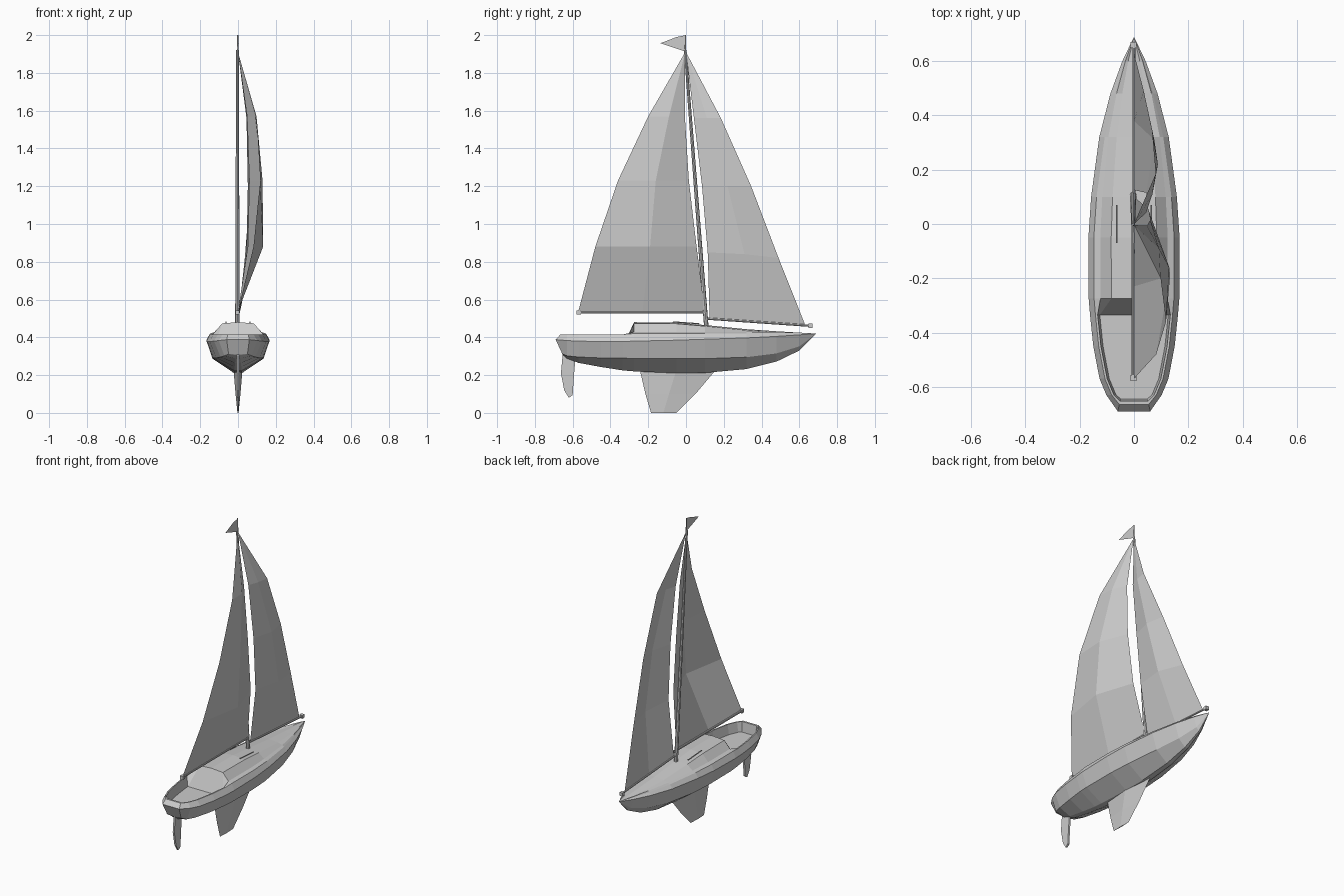
import bpy, bmesh
from mathutils import Vector

if "Cube" in bpy.data.objects:
    bpy.data.objects.remove(bpy.data.objects["Cube"])


def make(name, verts, faces, mirror=False, solid=True):
    bm = bmesh.new()
    vs = [bm.verts.new(v) for v in verts]
    for f in faces:
        bm.faces.new([vs[i] for i in f])
    bmesh.ops.remove_doubles(bm, verts=bm.verts, dist=1e-5)
    if solid:
        bmesh.ops.recalc_face_normals(bm, faces=bm.faces)
    me = bpy.data.meshes.new(name)
    bm.to_mesh(me)
    bm.free()
    ob = bpy.data.objects.new(name, me)
    bpy.context.collection.objects.link(ob)
    if mirror:
        m = ob.modifiers.new("mirror", 'MIRROR')
        m.use_clip = True
    return ob


def grid_faces(rows, cols):
    return [(r * cols + c, r * cols + c + 1, (r + 1) * cols + c + 1, (r + 1) * cols + c)
            for r in range(rows - 1) for c in range(cols - 1)]


def pole(name, a, b, r1, r2, sides=8):
    a, b = Vector(a), Vector(b)
    bpy.ops.mesh.primitive_cone_add(vertices=sides, radius1=r1, radius2=r2,
                                    depth=(b - a).length, location=(a + b) / 2)
    ob = bpy.context.object
    ob.name = name
    ob.rotation_euler = (b - a).to_track_quat('Z', 'Y').to_euler()
    return ob


# Hull stations: y, sheer half-width, sheer z, chine half-width, chine z, keel z, deck/floor centre z
stations = [
    (-.69, .060, .388, .050, .312, .305, .35),
    (-.63, .102, .383, .072, .302, .288, .35),
    (-.57, .127, .380, .092, .296, .265, .35),
    (-.45, .150, .378, .115, .291, .243, .35),
    (-.335, .162, .378, .130, .290, .225, .35),
    (-.275, .167, .380, .134, .288, .220, .48),
    (-.05, .168, .385, .135, .287, .210, .478),
    (.10, .158, .390, .126, .287, .212, .465),
    (.32, .128, .397, .095, .295, .232, .443),
    (.48, .087, .405, .058, .315, .272, .432),
    (.60, .043, .413, .022, .352, .330, .425),
    (.69, .000, .420, .000, .420, .420, .42),
]
verts = []
for i, (y, w, zs, wc, zc, zk, zt) in enumerate(stations):
    cabin = y > -.3
    rail = .42 if cabin else .415
    if cabin:
        inner, top = (.74 * w, min(rail + .008, zt)), (.5 * w, max(zt - .006, .42))
    else:
        inner, top = (max(w - .028, .052), rail), (max(w - .036, .048), zt)
    ring = [(0, zk), (.12 * w, zk), (wc, zc), (w, zs),
            (max(w - .02, .9 * w if i == 0 else .8 * w), rail), inner, top, (0, zt)]
    # raked transom on the first station
    rake = (.04, .04, .035, 0, .025, .038, .045, .045) if i == 0 else (0,) * 8
    verts += [(x, y + d, z) for (x, z), d in zip(ring, rake)]
faces = grid_faces(len(stations), 8)
# stern cap: strips from the first ring in to the centreline
n = len(verts)
verts += [(0, v[1], v[2]) for v in verts[:8]]
faces += [(k, k + 1, n + k + 1, n + k) for k in range(1, 6)]
make("hull", verts, faces, mirror=True)

# Fin keel: diamond sections tapering to the foot (leading y, thick y, trailing y, half thickness, z)
fin = []
for lead, mid, trail, t, z in [(.16, -.05, -.245, .024, .23), (.05, -.09, -.215, .013, .1),
                               (-.05, -.12, -.185, .003, 0)]:
    fin += [(0, lead, z), (t, mid, z), (0, trail, z), (-t, mid, z)]
ff = [(r * 4 + k, r * 4 + (k + 1) % 4, r * 4 + 4 + (k + 1) % 4, r * 4 + 4 + k)
      for r in range(2) for k in range(4)]
make("fin_keel", fin, ff + [(0, 1, 2, 3), (8, 9, 10, 11)])

# Rudder: thin slab
prof = [(-.653, .31), (-.662, .21), (-.645, .12), (-.62, .08), (-.6, .095), (-.593, .2), (-.585, .29)]
k = len(prof)
rv = [(s * .006, y, z) for s in (-1, 1) for y, z in prof]
rf = [tuple(range(k)), tuple(range(k, 2 * k))] + \
     [(i, (i + 1) % k, k + (i + 1) % k, k + i) for i in range(k)]
make("rudder", rv, rf)

# Mast and booms
pole("mast", (-.003, .108, .45), (-.003, -.004, 1.92), .012, .007)
pole("mast_tip", (-.001, -.004, 1.9), (-.001, -.002, 2.0), .005, .003)
pole("main_boom", (-.003, -.575, .532), (-.003, .105, .532), .007, .007)
pole("jib_boom", (0, .11, .499), (0, .66, .461), .006, .006)
for nm, y, z in [("main_boom_end", -.568, .532), ("jib_boom_end", .66, .461)]:
    bpy.ops.mesh.primitive_cube_add(size=.022, location=(-.002, y, z))
    bpy.context.object.name = nm

# Sails: each row is edge, belly, edge from foot to head
mainsail = [
    (0, .100, .538), (0, -.23, .538), (0, -.570, .538),
    (.052, .056, .88), (.133, -.19, .88), (.082, -.480, .88),
    (.060, .015, .123 * 10), (.130, -.16, 1.23), (.118, -.360, 1.23),
    (.048, -.006, 1.57), (.092, -.09, 1.57), (.098, -.200, 1.57),
    (0, -.004, 1.91), (0, -.004, 1.91), (0, -.004, 1.91)]
jib = [
    (0, .125, .502), (0, .38, .485), (0, .630, .468),
    (.045, .115, .85), (.075, .31, .84), (.036, .490, .82),
    (.052, .085, 1.2), (.088, .22, 1.2), (.066, .345, 1.2),
    (.045, .042, 1.56), (.068, .11, 1.56), (.080, .185, 1.56),
    (0, .0, 1.91), (0, .0, 1.91), (0, .0, 1.91)]
for nm, pts in (("mainsail", mainsail), ("jib_sail", jib)):
    make(nm, pts, grid_faces(5, 3), solid=False)

# Pennant at the masthead
make("pennant", [(0, 0, 2), (0, -.05, 1.99), (.004, -.135, 1.957), (0, 0, 1.912)],
     [(0, 1, 2, 3)], solid=False)

# Cabin handrails
for s, nm in ((-1, "left_handrail"), (1, "right_handrail")):
    pole(nm, (s * .064, -.07, .482), (s * .064, .07, .472), .003, .003, 6)
